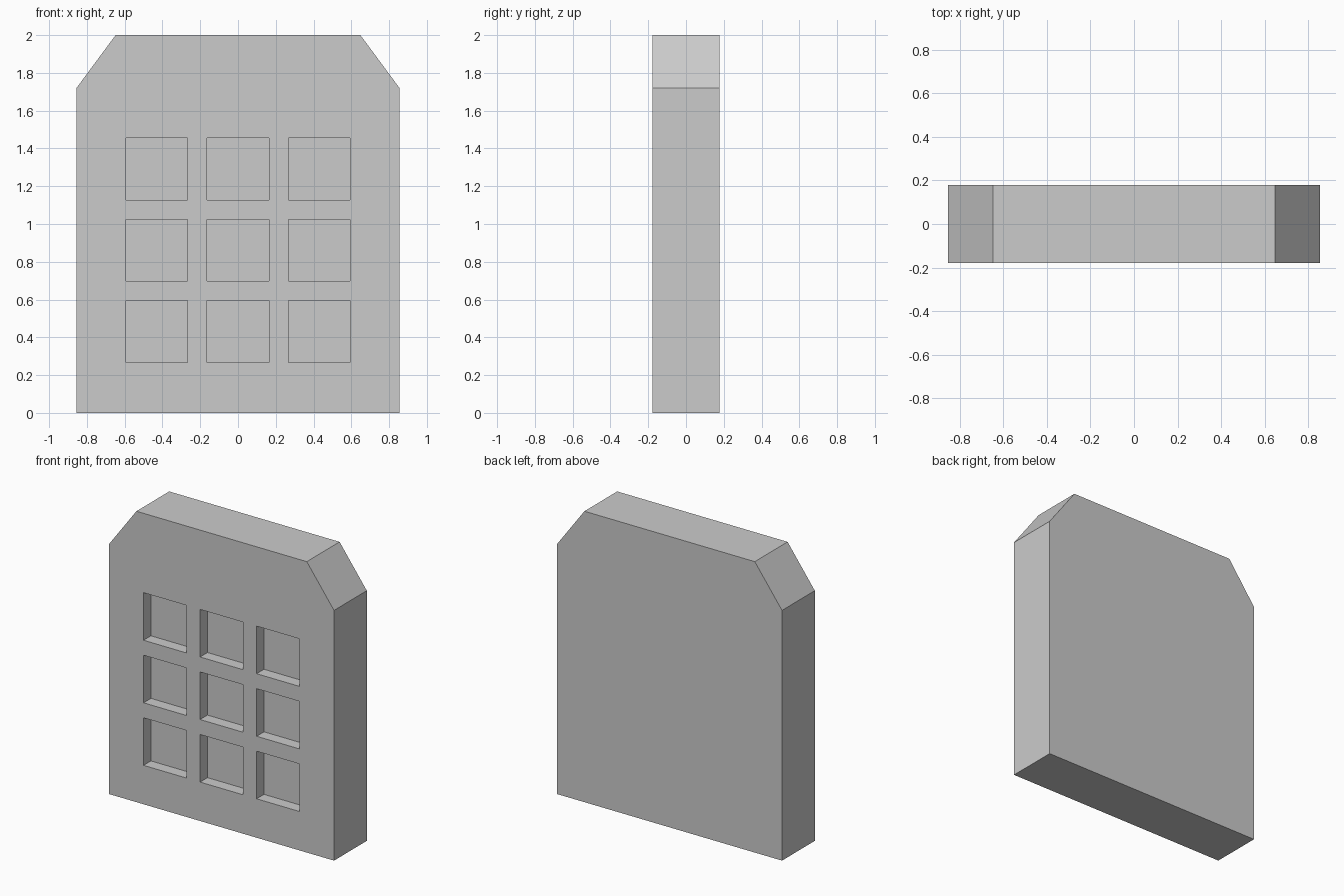
import bpy, bmesh
from mathutils import Matrix

if "Cube" in bpy.data.objects:
    bpy.data.objects.remove(bpy.data.objects["Cube"])

HALF_DEPTH = 0.178
POCKET, PITCH, POCKET_DEPTH = 0.327, 0.43, 0.08
MIDDLE_Z = 0.861


def make_object(name, bm):
    bmesh.ops.recalc_face_normals(bm, faces=bm.faces)
    mesh = bpy.data.meshes.new(name)
    bm.to_mesh(mesh)
    bm.free()
    obj = bpy.data.objects.new(name, mesh)
    bpy.context.collection.objects.link(obj)
    return obj


# Slab: mirrored outline with chamfered top corners, extruded front to back
half = [(0.855, 0), (0.855, 1.72), (0.648, 2.0)]
outline = half + [(-x, z) for x, z in reversed(half)]
bm = bmesh.new()
face = bm.faces.new([bm.verts.new((x, -HALF_DEPTH, z)) for x, z in outline])
ext = bmesh.ops.extrude_face_region(bm, geom=[face], use_keep_orig=True)
verts = [g for g in ext["geom"] if isinstance(g, bmesh.types.BMVert)]
bmesh.ops.translate(bm, verts=verts, vec=(0, 2 * HALF_DEPTH, 0))
slab = make_object("slab", bm)

# Pocket cutter: 3 x 3 grid of boxes straddling the front face
bm = bmesh.new()
for col in (-1, 0, 1):
    for row in (-1, 0, 1):
        place = Matrix.Translation((col * PITCH, -HALF_DEPTH, MIDDLE_Z + row * PITCH))
        size = Matrix.Diagonal((POCKET, 2 * POCKET_DEPTH, POCKET, 1))
        bmesh.ops.create_cube(bm, size=1, matrix=place @ size)
cutter = make_object("pocket_cutter", bm)
cutter.hide_render = True

# Cut the square pockets into the front
cut = slab.modifiers.new("pockets", 'BOOLEAN')
cut.operation = 'DIFFERENCE'
cut.solver = 'EXACT'
cut.object = cutter
bpy.context.view_layer.objects.active = slab
bpy.ops.object.modifier_apply(modifier=cut.name)
bpy.data.objects.remove(cutter)
